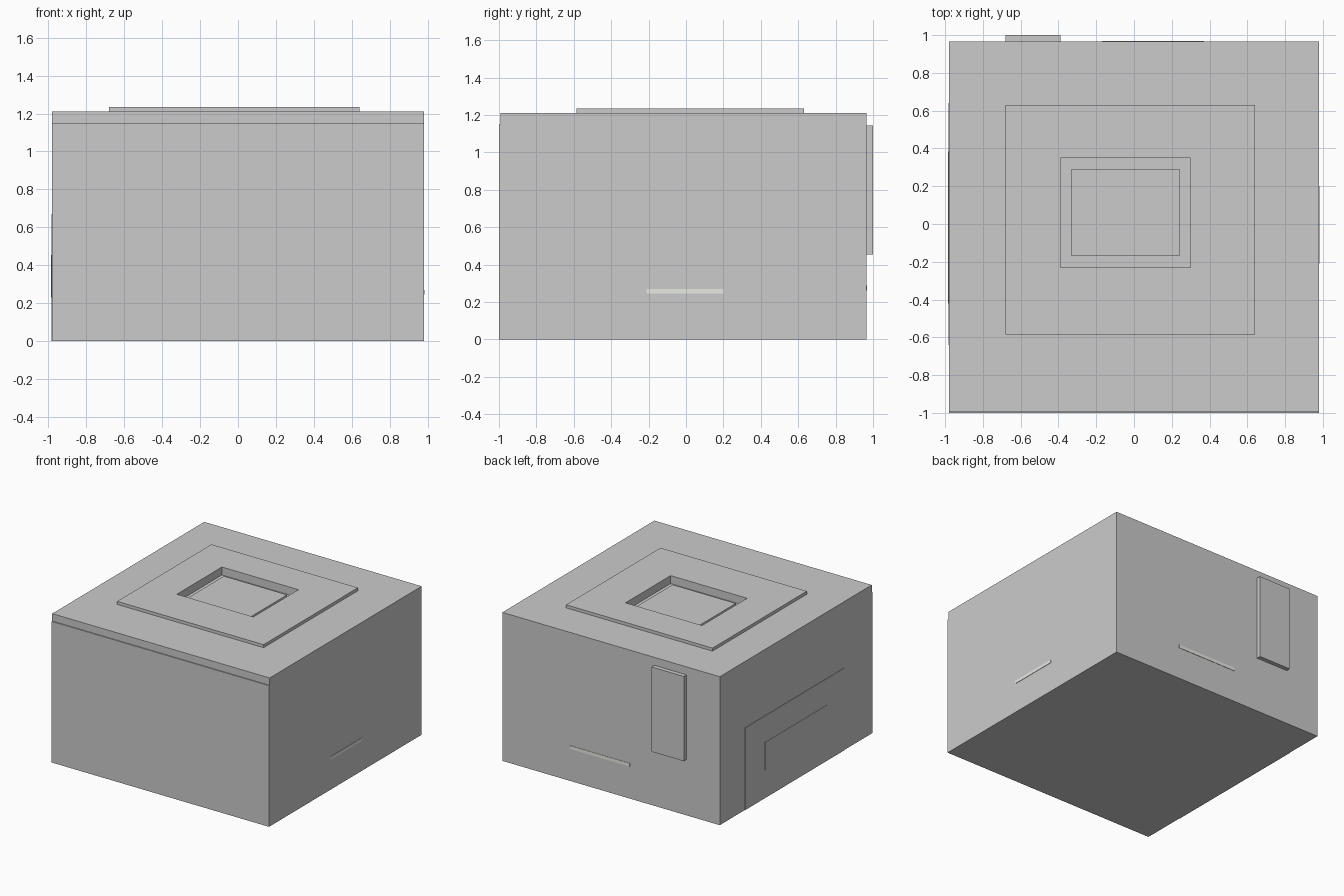
import bpy

if "Cube" in bpy.data.objects:
    bpy.data.objects.remove(bpy.data.objects["Cube"])


def box(name, x, y, z, mat=None):
    """Axis-aligned box from (min, max) ranges."""
    bpy.ops.mesh.primitive_cube_add(size=1)
    ob = bpy.context.object
    ob.name = name
    ob.location = [(a + b) / 2 for a, b in (x, y, z)]
    ob.scale = [b - a for a, b in (x, y, z)]
    bpy.ops.object.transform_apply(location=True, rotation=False, scale=True)
    if mat:
        ob.data.materials.append(mat)
    return ob


pale = bpy.data.materials.new("pale_strip")
pale.diffuse_color = (0.8, 0.83, 0.76, 1)
pale.use_nodes = True
pale.node_tree.nodes["Principled BSDF"].inputs["Base Color"].default_value = pale.diffuse_color

# Main housing and the raised plate on its top
body = box("housing", (-0.98, 0.98), (-0.992, 0.965), (0, 1.21))
plate = box("top_plate", (-0.68, 0.64), (-0.585, 0.63), (1.2, 1.235))

# Recess cut through the plate into the housing
cutter = box("recess_cutter", (-0.39, 0.30), (-0.23, 0.35), (1.17, 1.4))
cutter.hide_render = True
cutter.hide_set(True)
for ob in (body, plate):
    mod = ob.modifiers.new("recess", 'BOOLEAN')
    mod.operation = 'DIFFERENCE'
    mod.solver = 'EXACT'
    mod.object = cutter

# Raised pad inside the recess
box("recess_pad", (-0.33, 0.24), (-0.17, 0.29), (1.16, 1.2))

# Front panel, stopping short of the top
box("front_panel", (-0.98, 0.98), (-1.0, -0.985), (0, 1.15))

# Box on the back
box("back_box", (-0.68, -0.39), (0.955, 1.0), (0.455, 1.145))

# Pale strips on the right side and the back
box("right_strip", (0.97, 0.983), (-0.21, 0.20), (0.245, 0.27), pale)
box("back_strip", (-0.17, 0.37), (0.955, 0.968), (0.262, 0.288), pale)

# Thin stacked panels on the left side
box("left_panel", (-0.983, -0.97), (-0.64, 0.64), (0, 0.67))
box("left_inset_panel", (-0.985, -0.97), (-0.42, 0.385), (0.23, 0.455))
